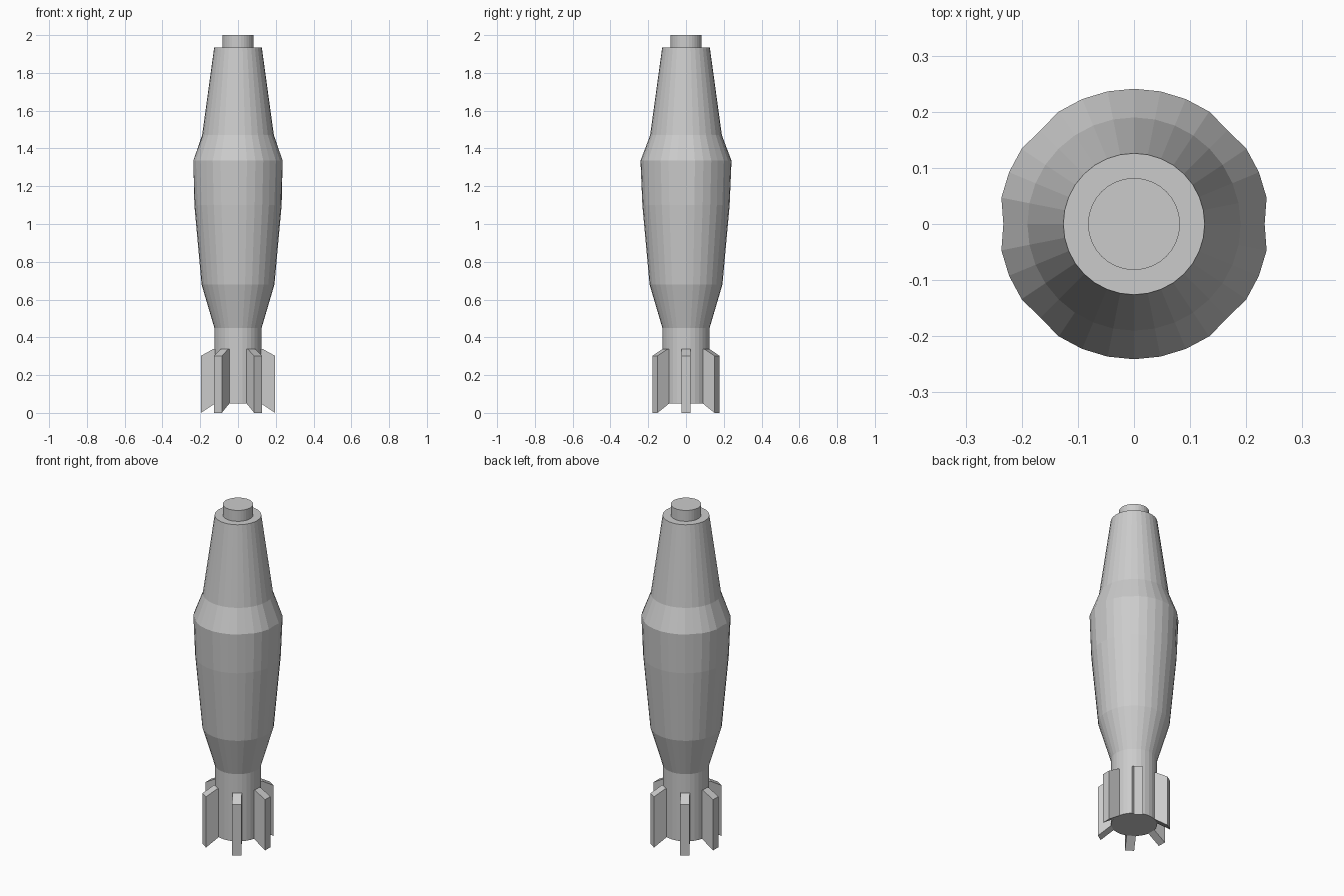
import bpy, bmesh
from math import sin, cos, pi, radians
from mathutils import Matrix

if "Cube" in bpy.data.objects:
    bpy.data.objects.remove(bpy.data.objects["Cube"])

N = 32


def finish(name, bm):
    bmesh.ops.recalc_face_normals(bm, faces=bm.faces)
    me = bpy.data.meshes.new(name)
    bm.to_mesh(me)
    bm.free()
    ob = bpy.data.objects.new(name, me)
    bpy.context.collection.objects.link(ob)
    return ob


def lathe(name, profile, flat_rings=()):
    """Closed solid of revolution; flat rings have a few corners pulled in."""
    bm = bmesh.new()
    rings = []
    for j, (r, z) in enumerate(profile):
        ring = []
        for k in range(N):
            s = 1.0
            if j in flat_rings:
                if k % 16 == 0:
                    s = 0.966
                elif k % 8 == 4:
                    s = 0.98
            a = 2 * pi * k / N
            ring.append(bm.verts.new((r * s * cos(a), r * s * sin(a), z)))
        rings.append(ring)
    for lo, hi in zip(rings, rings[1:]):
        for k in range(N):
            n = (k + 1) % N
            bm.faces.new((lo[k], lo[n], hi[n], hi[k]))
    bm.faces.new(rings[0])
    bm.faces.new(rings[-1])
    return finish(name, bm)


# Main body and the small top cap
lathe("body", [(0.125, 0.05), (0.125, 0.45), (0.193, 0.68), (0.231, 1.10),
               (0.241, 1.335), (0.19, 1.47), (0.126, 1.935)], flat_rings=(4,))
lathe("top_cap", [(0.082, 1.92), (0.082, 2.0)])


# Tail fins: side profile extruded to a slab, then turned around the axis
def fin(name, angle):
    bm = bmesh.new()
    prof = [(0.10, 0.06), (0.122, 0.05), (0.196, 0.0),
            (0.196, 0.302), (0.132, 0.338), (0.10, 0.338)]
    face = bm.faces.new([bm.verts.new((x, -0.025, z)) for x, z in prof])
    ext = bmesh.ops.extrude_face_region(bm, geom=[face])
    verts = [v for v in ext["geom"] if isinstance(v, bmesh.types.BMVert)]
    bmesh.ops.translate(bm, verts=verts, vec=(0, 0.05, 0))
    bm.transform(Matrix.Rotation(radians(angle), 4, 'Z'))
    return finish(name, bm)


for i, a in enumerate((0, 57, 123, 180, 237, 303)):
    fin(f"tail_fin_{i + 1}", a)
